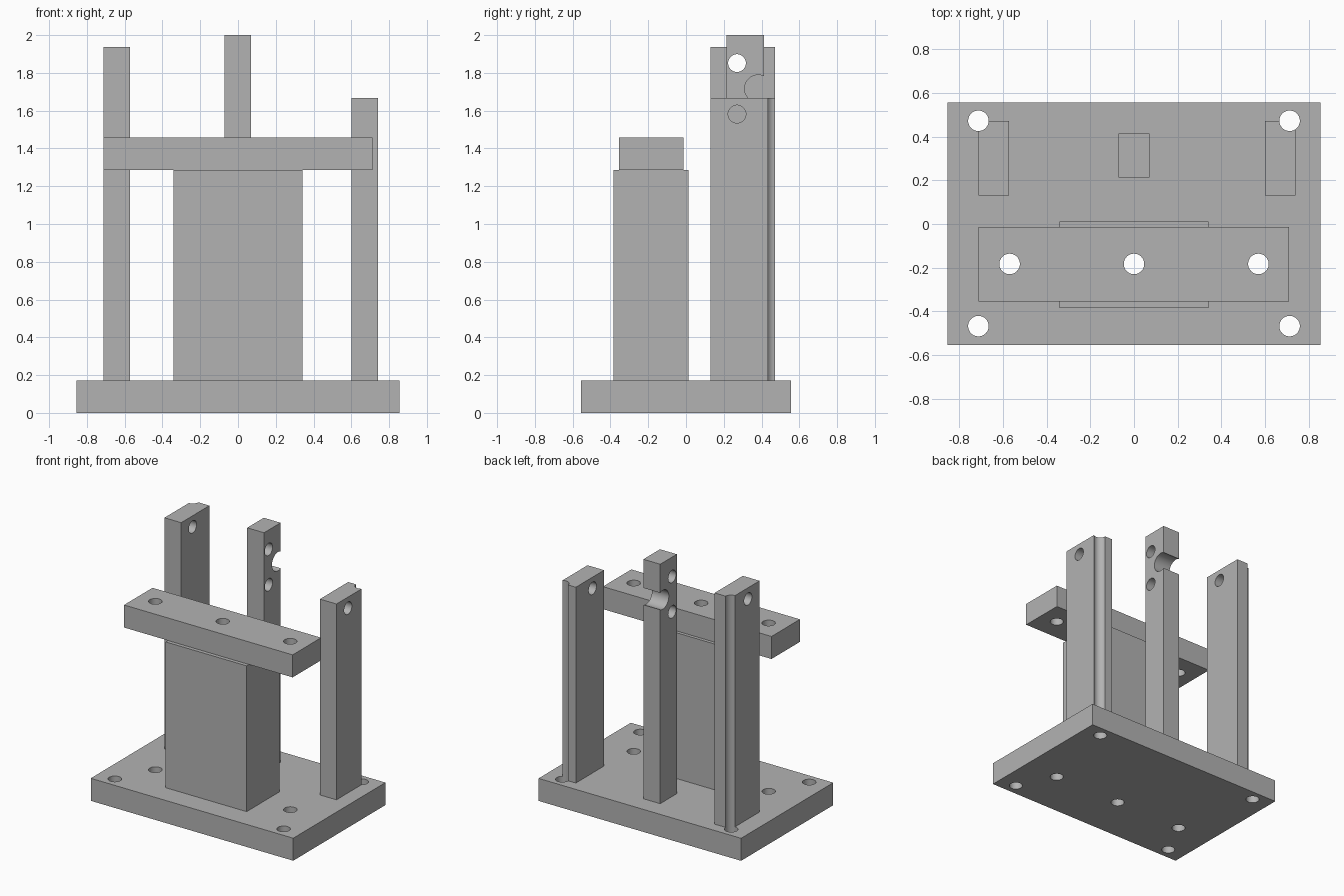
import bpy
import math

cube = bpy.data.objects.get("Cube")
if cube:
    bpy.data.objects.remove(cube, do_unlink=True)

grey = bpy.data.materials.new("plain grey")
grey.use_nodes = True
grey.diffuse_color = (0.45, 0.45, 0.45, 1)
grey.node_tree.nodes["Principled BSDF"].inputs["Base Color"].default_value = (0.45, 0.45, 0.45, 1)

HOLE = 0.047


def box(name, x, y, z):
    """Box spanning the given (low, high) ranges."""
    spans = (x, y, z)
    bpy.ops.mesh.primitive_cube_add(size=1, location=[(a + b) / 2 for a, b in spans])
    ob = bpy.context.object
    ob.name = name
    ob.scale = [b - a for a, b in spans]
    bpy.ops.object.transform_apply(location=False, rotation=False, scale=True)
    ob.data.materials.append(grey)
    return ob


def drill(ob, centre, along_x=False, radius=HOLE):
    """Cut a round hole through the part, along z or along x."""
    bpy.ops.mesh.primitive_cylinder_add(
        vertices=48, radius=radius, depth=6, location=centre,
        rotation=(0, math.pi / 2 if along_x else 0, 0))
    cutter = bpy.context.object
    cutter.hide_render = True
    cutter.data.materials.append(grey)
    mod = ob.modifiers.new("hole", "BOOLEAN")
    mod.operation = "DIFFERENCE"
    mod.solver = "EXACT"
    mod.object = cutter
    bpy.context.view_layer.objects.active = ob
    bpy.ops.object.modifier_apply(modifier=mod.name)
    bpy.data.objects.remove(cutter, do_unlink=True)


# Parts
base = box("base_plate", (-0.855, 0.855), (-0.555, 0.557), (0, 0.172))
block = box("centre_block", (-0.342, 0.342), (-0.384, 0.012), (0.172, 1.285))
bar = box("cross_bar", (-0.713, 0.711), (-0.356, -0.013), (1.285, 1.457))
right_post = box("right_post", (-0.713, -0.572), (0.131, 0.472), (0.172, 1.937))
left_post = box("left_post", (0.6, 0.74), (0.131, 0.472), (0.172, 1.667))
middle_post = box("middle_post", (-0.072, 0.07), (0.214, 0.414), (0.172, 2.0))

# Corner holes, the back pair also grooving the outer posts
for side, post in ((-1, right_post), (1, left_post)):
    drill(base, (side * 0.713, -0.468, 0))
    for part in (base, post):
        drill(part, (side * 0.713, 0.473, 0))

# Row of bolt holes through bar, block and base
for x in (-0.57, 0, 0.57):
    for part in (base, bar):
        drill(part, (x, -0.183, 0))
drill(block, (0, -0.183, 0))

# Cross holes near the post tops
for z, post in ((1.852, right_post), (1.582, left_post)):
    for part in (post, middle_post):
        drill(part, (0, 0.27, z), along_x=True)

# Round notch in the back of the middle post
drill(middle_post, (0, 0.382, 1.717), along_x=True, radius=0.072)

# Smooth hole walls, crisp edges
bpy.ops.object.select_all(action="DESELECT")
for part in (base, block, bar, right_post, left_post, middle_post):
    part.select_set(True)
bpy.context.view_layer.objects.active = base
bpy.ops.object.shade_smooth_by_angle(angle=math.radians(30))
